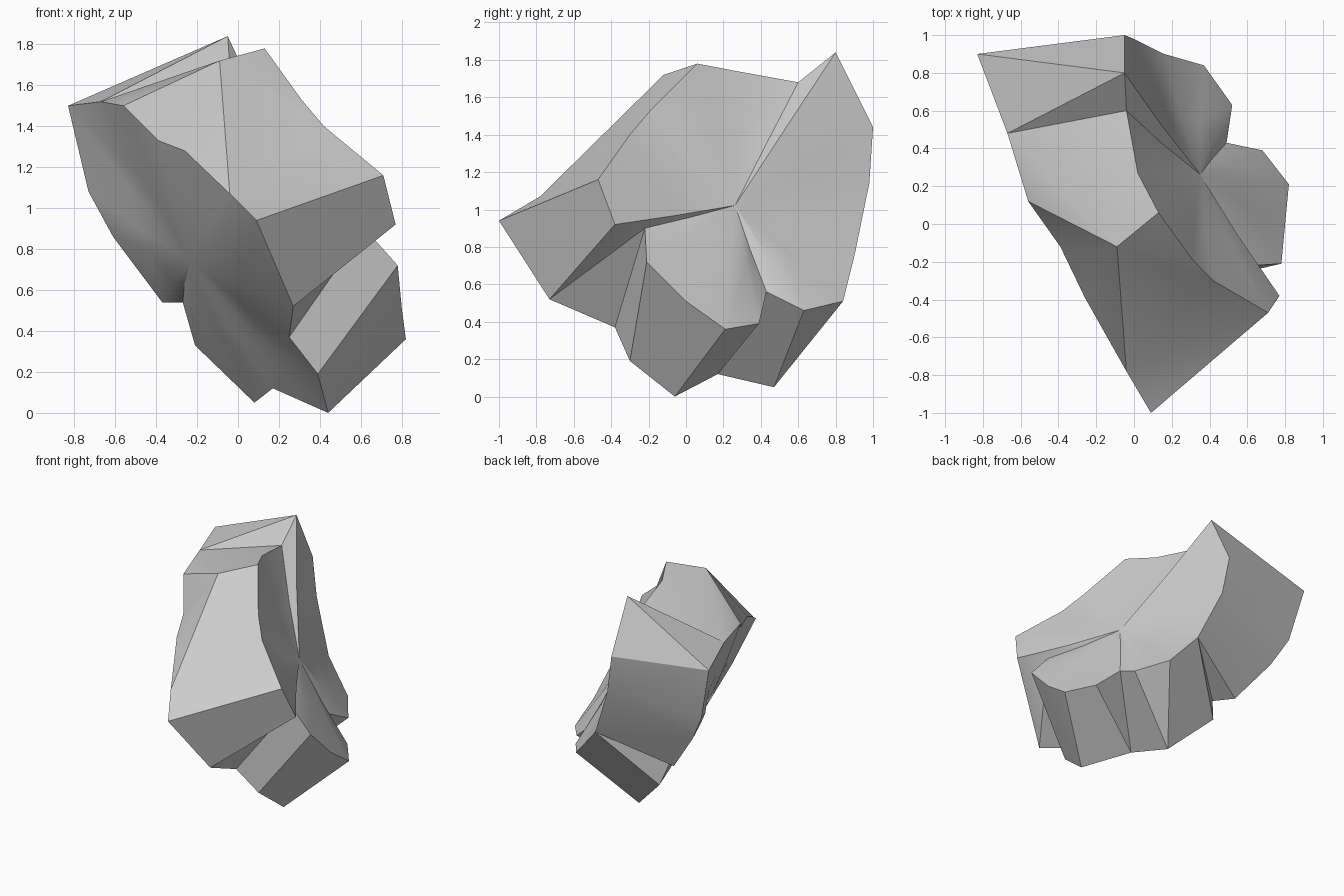
import bpy
import bmesh
import math
from mathutils import Vector

default_cube = bpy.data.objects.get("Cube")
if default_cube:
    bpy.data.objects.remove(default_cube, do_unlink=True)

# Outline of the hollow face
HOLLOW_RIM = [
    (.71, -.47, 1.16), (.77, -.38, .92), (.62, -.22, .9), (.78, -.21, .72),
    (.8, 0, .51), (.82, .21, .36), (.68, .39, .39), (.49, .43, .56),
    (.52, .63, .46), (.37, .84, .51), (.16, .9, .75), (0, .98, 1.14),
    (-.05, 1, 1.44), (-.05, .8, 1.84), (-.04, .6, 1.68), (.02, .27, 1.74),
    (.13, .06, 1.78), (.31, -.19, 1.53), (.42, -.3, 1.4),
]

# Outline of the bulging face
BULGE_RIM = [
    (.09, -1, .94), (.27, -.73, .52), (.25, -.38, .37), (.39, -.3, .19),
    (.44, -.06, 0), (.17, .17, .12), (.08, .47, .05), (-.21, .63, .33),
    (-.27, .55, .54), (-.37, .68, .54), (-.61, .79, .86), (-.73, .85, 1.08),
    (-.83, .9, 1.5), (-.67, .48, 1.52), (-.56, .12, 1.5), (-.39, -.12, 1.33),
    (-.26, -.39, 1.28), (-.04, -.78, 1.07),
]
CREST_POINT = (-.09, -.12, 1.72)

# Moves along the two outlines: h = hollow side, b = bulge side, q = both
WALL_STEPS = "qhbqqhqhqhqbbqbqhbh"


def add_rim(bm, points):
    return [bm.verts.new(p) for p in points]


def rim_normal(rim):
    """Average normal of a closed outline."""
    total = Vector()
    for here, after in zip(rim, rim[1:] + rim[:1]):
        total += here.co.cross(after.co)
    return total.normalized()


def fill_face(bm, rim, direction, depth):
    """Close an outline with a softly curved surface."""
    middle = sum((v.co for v in rim), Vector()) / len(rim)
    ring = [bm.verts.new(v.co.lerp(middle, .5) + direction * depth * .7)
            for v in rim]
    hub = bm.verts.new(middle + direction * depth)
    for i in range(len(rim)):
        j = (i + 1) % len(rim)
        bm.faces.new((rim[i], rim[j], ring[j], ring[i]))
        bm.faces.new((ring[i], ring[j], hub))


def build_walls(bm, hollow, bulge):
    """Join the two outlines around the broken edge."""
    i = j = 0
    for step in WALL_STEPS:
        m = i + (step in "hq")
        n = j + (step in "bq")
        corners = [hollow[i], hollow[m], bulge[n], bulge[j]]
        bm.faces.new(list(dict.fromkeys(corners)))
        i, j = m, n
    return i, j


def build_crest(bm, hollow, bulge, i, j):
    """Fan the top and front facets around the crest point."""
    crest = bm.verts.new(CREST_POINT)
    loop = hollow[i + 1:] + bulge[:j - 1:-1]
    for here, after in zip(loop, loop[1:] + loop[:1]):
        bm.faces.new((crest, here, after))
    bm.faces.new((hollow[i], hollow[i + 1], bulge[j]))
    bm.faces.new((hollow[-1], hollow[0], bulge[-1]))
    bm.faces.new((hollow[0], bulge[0], bulge[-1]))


# Rock shard
bm = bmesh.new()
hollow = add_rim(bm, HOLLOW_RIM)
bulge = add_rim(bm, BULGE_RIM)
outward = rim_normal(hollow)
if outward.x < 0:
    outward.negate()
fill_face(bm, hollow, outward, -.05)
fill_face(bm, bulge, outward, -.06)
last_hollow, last_bulge = build_walls(bm, hollow, bulge)
build_crest(bm, hollow, bulge, last_hollow, last_bulge)
bmesh.ops.recalc_face_normals(bm, faces=bm.faces[:])

mesh = bpy.data.meshes.new("rock_shard")
bm.to_mesh(mesh)
bm.free()
shard = bpy.data.objects.new("rock_shard", mesh)
bpy.context.collection.objects.link(shard)

# Stone colour
stone = bpy.data.materials.new("grey_stone")
stone.use_nodes = True
colour = (.6, .6, .6, 1)
stone.diffuse_color = colour
stone.node_tree.nodes["Principled BSDF"].inputs["Base Color"].default_value = colour
mesh.materials.append(stone)

# Soft surfaces, crisp broken edges
bpy.ops.object.select_all(action="DESELECT")
shard.select_set(True)
bpy.context.view_layer.objects.active = shard
bpy.ops.object.shade_smooth_by_angle(angle=math.radians(30))
